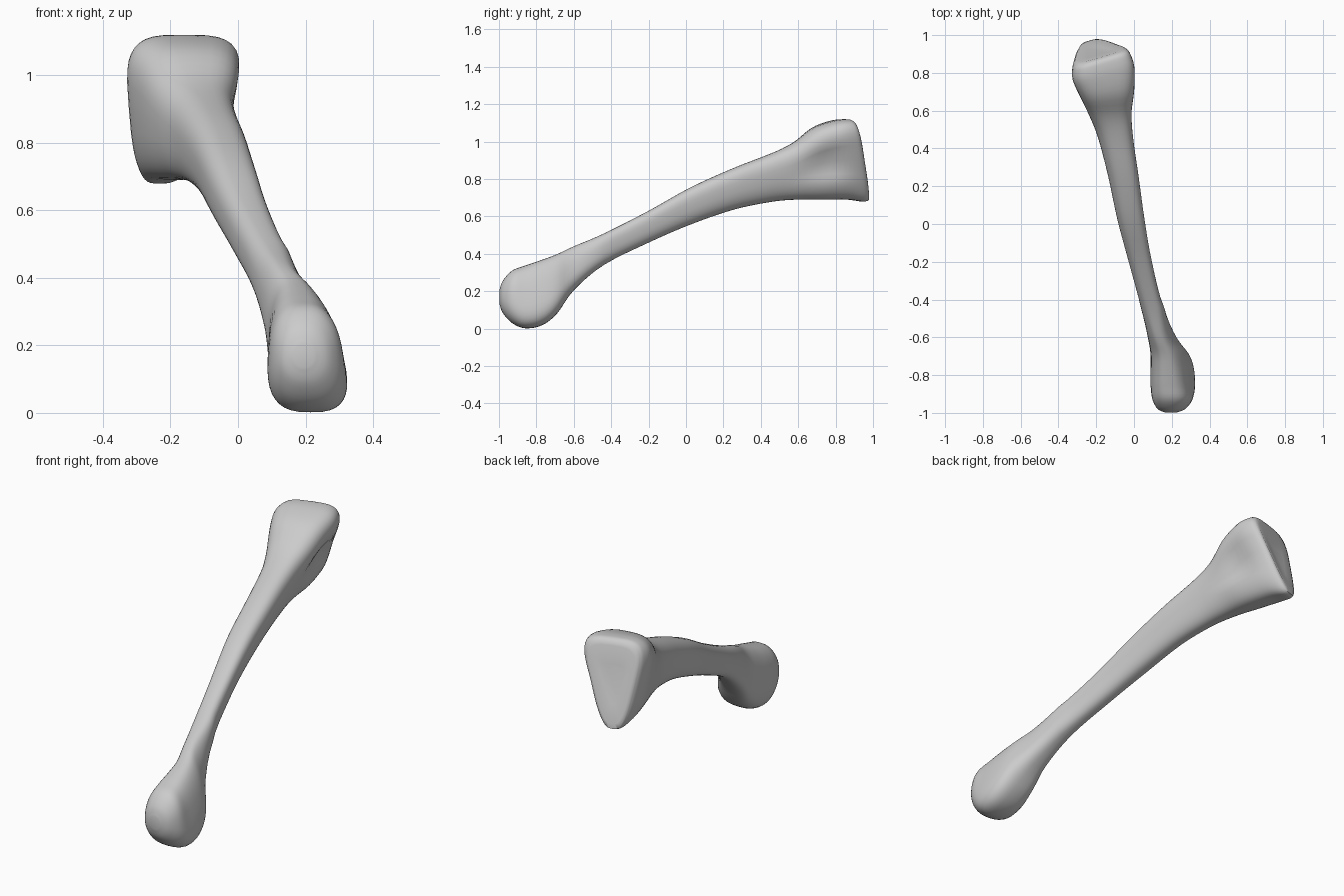
import bpy, bmesh
from math import cos, sin, pi, exp

if "Cube" in bpy.data.objects:
    bpy.data.objects.remove(bpy.data.objects["Cube"])

# Stations along the bone: y, x left, x right, z bottom, z top, taper, squareness
# taper > 0 narrows the underside, taper < 0 narrows the upper side
STATIONS = [
    (-0.998, 0.165, 0.225, 0.135, 0.205, 0.00, 2.0),
    (-0.98, 0.125, 0.275, 0.085, 0.255, -0.01, 2.2),
    (-0.93, 0.095, 0.322, 0.030, 0.31, -0.03, 2.5),
    (-0.86, 0.082, 0.347, 0.002, 0.337, -0.07, 2.8),
    (-0.77, 0.080, 0.347, 0.018, 0.368, -0.09, 2.8),
    (-0.69, 0.080, 0.32, 0.08, 0.398, -0.09, 2.7),
    (-0.60, 0.068, 0.245, 0.205, 0.44, -0.06, 2.6),
    (-0.44, 0.036, 0.159, 0.340, 0.508, 0.00, 2.6),
    (-0.20, -0.03, 0.103, 0.46, 0.63, 0.02, 2.6),
    (0.02, -0.09, 0.068, 0.555, 0.753, 0.03, 2.6),
    (0.25, -0.14, 0.04, 0.635, 0.857, 0.04, 2.5),
    (0.45, -0.193, 0.015, 0.677, 0.935, 0.05, 2.5),
    (0.58, -0.243, 0.012, 0.69, 0.995, 0.07, 2.7),
    (0.70, -0.295, 0.035, 0.69, 1.075, 0.11, 3.1),
    (0.82, -0.337, 0.042, 0.690, 1.112, 0.16, 3.5),
    (0.90, -0.337, 0.018, 0.679, 1.12, 0.18, 3.7),
    (0.928, -0.325, -0.005, 0.684, 1.113, 0.18, 3.6),
]
SIDES = 40
STEPS = 4


def spline(a, b, c, d, t):
    """Catmull-Rom blend of four stations."""
    return [0.5 * (2 * q + (r - p) * t + (2 * p - 5 * q + 4 * r - s) * t * t
                   + (3 * q - p - 3 * r + s) * t ** 3)
            for p, q, r, s in zip(a, b, c, d)]


def signed_power(v, p):
    return (1 if v >= 0 else -1) * abs(v) ** p


def ring(station):
    """One cross-section, leaning with the slanted joint face near the base."""
    y, xl, xr, zb, zt, taper, e = station
    lean = min(max((y - 0.5) / 0.42, 0), 1)
    dent = 0.04 * exp(-((y - 0.74) / 0.11) ** 2)
    points = []
    for i in range(SIDES):
        a = 2 * pi * i / SIDES
        u, v = signed_power(cos(a), 2 / e), signed_power(sin(a), 2 / e)
        cut = taper * (1 - v) / 2 if taper > 0 else -taper * (1 + v) / 2
        left, right = xl + 0.2 * cut, xr - cut
        x = (left + right) / 2 + u * (right - left) / 2
        if u > 0:
            x -= dent * u * exp(-((v + 0.05) / 0.35) ** 2)
        z = (zb + zt) / 2 + v * (zt - zb) / 2
        points.append((x, y + lean * (0.3 * (x + 0.18) - 0.06 * v), z))
    return points


# Sample the stations smoothly
samples = []
last = len(STATIONS) - 1
for k in range(last):
    four = [STATIONS[min(max(k + o, 0), last)] for o in (-1, 0, 1, 2)]
    samples += [spline(*four, s / STEPS) for s in range(STEPS)]
samples.append(STATIONS[-1])

# Skin the cross-sections
bm = bmesh.new()
rings = [[bm.verts.new(p) for p in ring(s)] for s in samples]


def bridge(lower, upper):
    for i in range(SIDES):
        j = (i + 1) % SIDES
        bm.faces.new((lower[i], lower[j], upper[j], upper[i]))


# Joint face at the base, gently dished
edge = rings[-1]
cx, cy, cz = (sum(v.co[n] for v in edge) / SIDES for n in range(3))
for f, push in ((0.88, 0.006), (0.45, -0.004)):
    rings.append([bm.verts.new((cx + (v.co.x - cx) * f,
                                cy + (v.co.y - cy) * f + push,
                                cz + (v.co.z - cz) * f)) for v in edge])
for lower, upper in zip(rings, rings[1:]):
    bridge(lower, upper)
bm.faces.new(rings[0])
bm.faces.new(rings[-1])
bmesh.ops.recalc_face_normals(bm, faces=bm.faces)

mesh = bpy.data.meshes.new("foot_bone")
bm.to_mesh(mesh)
bm.free()
bone = bpy.data.objects.new("foot_bone", mesh)
bpy.context.collection.objects.link(bone)
bpy.context.view_layer.objects.active = bone
bone.select_set(True)
bpy.ops.object.shade_smooth_by_angle(angle=pi / 3)
